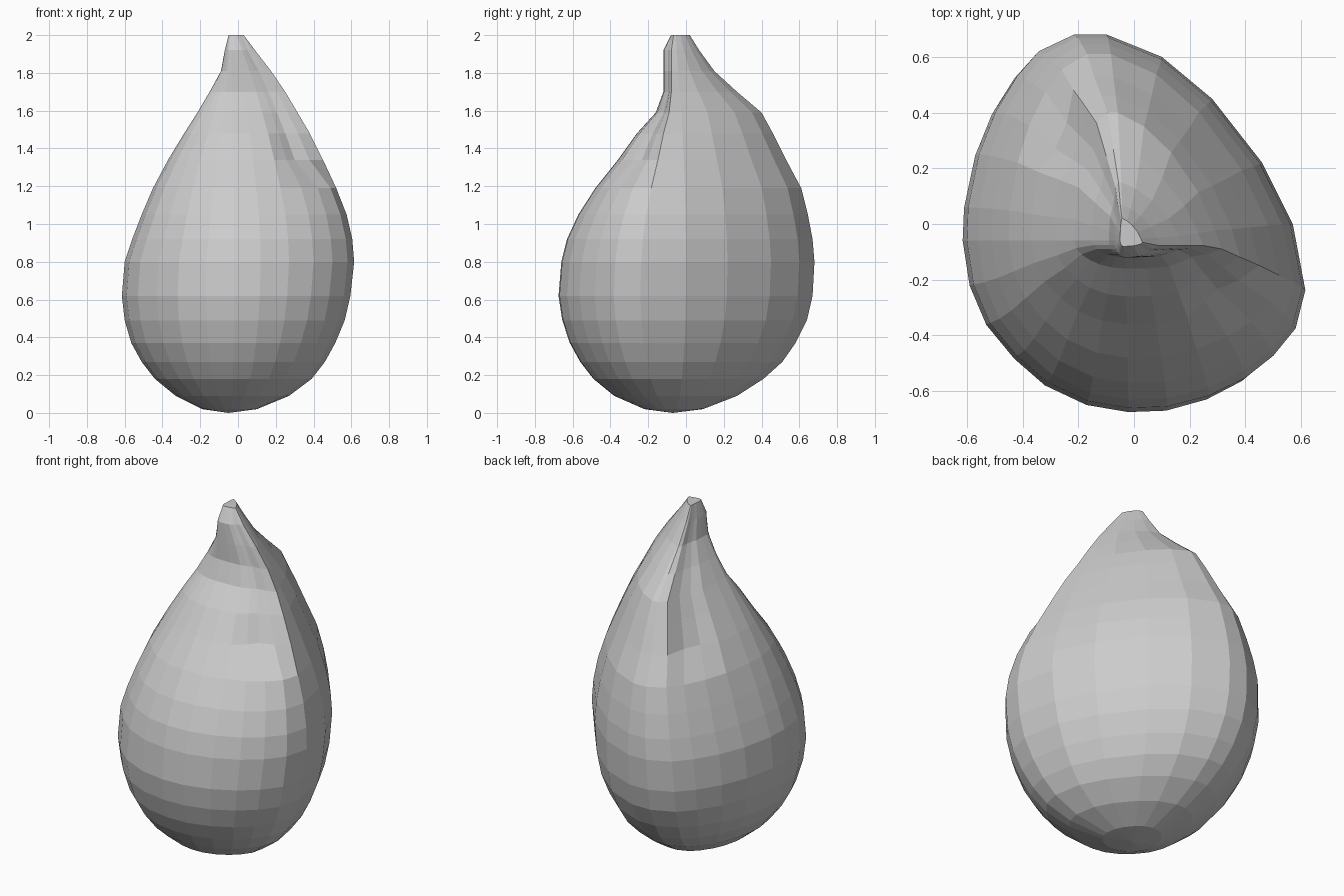
import bpy, bmesh

# Axis of the fruit, slightly off centre
CX, CY = -0.04, -0.06

# Outline of the widest section, clockwise from the back
OUTLINE = [(-0.1, 0.68), (0.1, 0.6), (0.28, 0.45), (0.46, 0.22), (0.57, 0),
           (0.615, -0.24), (0.58, -0.38), (0.5, -0.48), (0.4, -0.56),
           (0.27, -0.625), (0.12, -0.665), (-0.02, -0.67), (-0.17, -0.645),
           (-0.32, -0.575), (-0.43, -0.48), (-0.53, -0.36), (-0.59, -0.22),
           (-0.615, -0.06), (-0.61, 0.06), (-0.57, 0.25), (-0.51, 0.4),
           (-0.43, 0.53), (-0.35, 0.62), (-0.22, 0.68)]

# Height and reach of each ring: left, right, front, back
RINGS = [(0.02, -0.19, 0.10, -0.22, 0.09),
         (0.09, -0.33, 0.27, -0.38, 0.27),
         (0.18, -0.44, 0.39, -0.49, 0.41),
         (0.27, -0.51, 0.46, -0.56, 0.51),
         (0.37, -0.565, 0.515, -0.615, 0.58),
         (0.49, -0.60, 0.565, -0.655, 0.64),
         (0.62, -0.615, 0.595, -0.675, 0.67),
         (0.80, -0.60, 0.615, -0.66, 0.68),
         (0.92, -0.56, 0.605, -0.63, 0.67),
         (1.05, -0.51, 0.575, -0.57, 0.645),
         (1.19, -0.45, 0.52, -0.48, 0.61),
         (1.34, -0.37, 0.45, -0.36, 0.53),
         (1.48, -0.285, 0.38, -0.26, 0.46),
         (1.59, -0.215, 0.315, -0.16, 0.40),
         (1.70, -0.15, 0.25, -0.12, 0.27),
         (1.81, -0.09, 0.175, -0.12, 0.15),
         (1.92, -0.07, 0.09, -0.12, 0.07),
         (2.00, -0.05, 0.03, -0.08, 0.02)]

# Points pulled inward where the stem folds over the body
FOLDS = {6: 0.9, 7: 0.84, 8: 0.9, 20: 0.9, 21: 0.9}


def reach(value, centre, low, high, new_low, new_high):
    if value < centre:
        return (centre - value) / (centre - low) * (new_low - centre)
    return (value - centre) / (high - centre) * (new_high - centre)


bm = bmesh.new()
loops = []
for z, left, right, front, back in RINGS:
    loop = []
    for i, (x, y) in enumerate(OUTLINE):
        k = FOLDS.get(i, 1) if 1.3 < z < 1.95 else 1
        px = CX + k * reach(x, CX, -0.615, 0.615, left, right)
        py = CY + k * reach(y, CY, -0.67, 0.68, front, back)
        loop.append(bm.verts.new((px, py, z)))
    loops.append(loop)

# Skin between rings
n = len(OUTLINE)
for a, b in zip(loops, loops[1:]):
    for i in range(n):
        j = (i + 1) % n
        bm.faces.new((a[i], a[j], b[j], b[i]))

# Rounded bottom and cut stem end
base = bm.verts.new((-0.05, -0.07, 0))
for i in range(n):
    bm.faces.new((base, loops[0][(i + 1) % n], loops[0][i]))
bm.faces.new(loops[-1])
bmesh.ops.recalc_face_normals(bm, faces=bm.faces)

mesh = bpy.data.meshes.new("fig_fruit")
bm.to_mesh(mesh)
bm.free()
fruit = bpy.data.objects.new("fig_fruit", mesh)
bpy.context.collection.objects.link(fruit)
